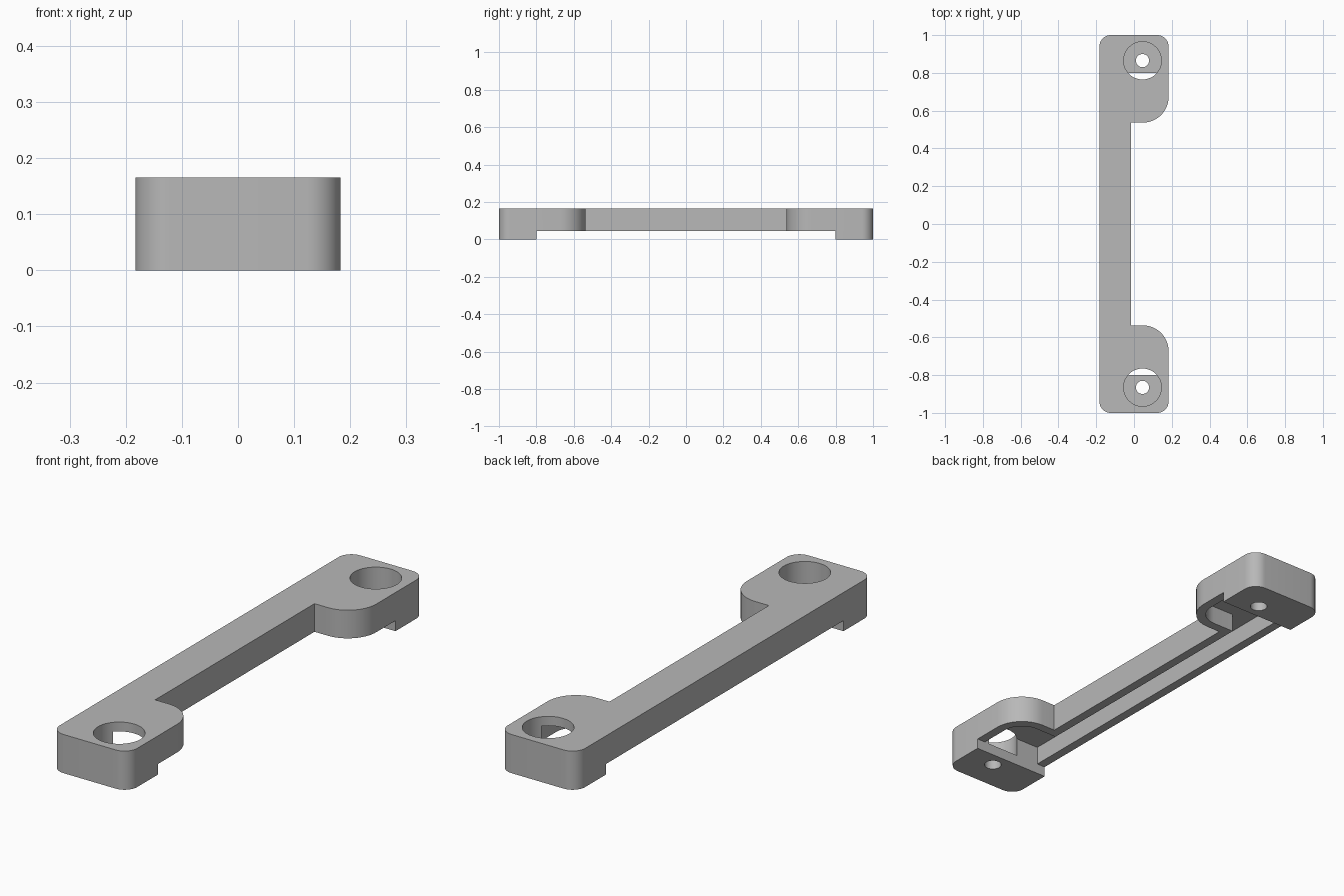
import bpy, bmesh, math
from mathutils import Vector

if "Cube" in bpy.data.objects:
    bpy.data.objects.remove(bpy.data.objects["Cube"], do_unlink=True)

HEIGHT, RIM, CEILING, BORE_FLOOR = 0.165, 0.045, 0.125, 0.045
FOOT_Y, HOLE_X, HOLE_Y, WALL = 0.8, 0.045, 0.865, 0.04

grey = bpy.data.materials.new("plain grey")
grey.use_nodes = True
grey.diffuse_color = (0.48, 0.48, 0.48, 1)
grey.node_tree.nodes["Principled BSDF"].inputs["Base Color"].default_value = grey.diffuse_color


def rounded(corners, steps=12):
    """Replace each (x, y, radius) right-angle corner by an arc."""
    out = []
    for i, (x, y, r) in enumerate(corners):
        p = Vector((x, y))
        if r == 0:
            out.append(p)
            continue
        a = (Vector(corners[i - 1][:2]) - p).normalized() * r
        b = (Vector(corners[(i + 1) % len(corners)][:2]) - p).normalized() * r
        for k in range(steps + 1):
            t = k / steps * math.pi / 2
            out.append(p + a * (1 - math.sin(t)) + b * (1 - math.cos(t)))
    return out


def prism(name, outline, z0, z1):
    bm = bmesh.new()
    face = bm.faces.new([bm.verts.new((p[0], p[1], z0)) for p in outline])
    top = bmesh.ops.extrude_face_region(bm, geom=[face])["geom"]
    bmesh.ops.translate(bm, vec=(0, 0, z1 - z0),
                        verts=[v for v in top if isinstance(v, bmesh.types.BMVert)])
    bmesh.ops.recalc_face_normals(bm, faces=bm.faces)
    mesh = bpy.data.meshes.new(name)
    bm.to_mesh(mesh)
    bm.free()
    mesh.materials.append(grey)
    ob = bpy.data.objects.new(name, mesh)
    bpy.context.collection.objects.link(ob)
    return ob


def circle(x, y, r, n=64):
    return [(x + r * math.cos(2 * math.pi * k / n), y + r * math.sin(2 * math.pi * k / n))
            for k in range(n)]


def bracket(end_y, inset, end_r, pad_r):
    """C-shaped outline: a straight bar with a wider pad at each end."""
    left, right, bar = -0.183 + inset, 0.183 - inset, -0.015 - inset
    pad_y = 0.537 + inset
    half = [(left, end_y, end_r), (right, end_y, end_r), (right, pad_y, pad_r), (bar, pad_y, 0)]
    return rounded(half + [(x, -y, r) for x, y, r in reversed(half)])


# Handle body with rounded pads
body = prism("handle_body", bracket(1.0, 0, 0.06, 0.135), 0, HEIGHT)

# Raised underside between the feet, hollow channel, and screw holes
cutters = [
    prism("underside_cutter", [(-1, -FOOT_Y), (1, -FOOT_Y), (1, FOOT_Y), (-1, FOOT_Y)], -0.1, RIM),
    prism("channel_cutter", bracket(FOOT_Y, WALL, 0, 0.135 - WALL), -0.05, CEILING),
]
for side in (-1, 1):
    cutters.append(prism("counterbore_cutter", circle(HOLE_X, side * HOLE_Y, 0.1), BORE_FLOOR, 0.3))
    cutters.append(prism("screw_hole_cutter", circle(HOLE_X, side * HOLE_Y, 0.035, 32), -0.2, 0.25))

bpy.context.view_layer.objects.active = body
for ob in bpy.context.selected_objects:
    ob.select_set(False)
body.select_set(True)
for cutter in cutters:
    mod = body.modifiers.new("cut", "BOOLEAN")
    mod.operation = "DIFFERENCE"
    mod.solver = "EXACT"
    mod.object = cutter
    bpy.ops.object.modifier_apply(modifier=mod.name)
    bpy.data.objects.remove(cutter, do_unlink=True)

bpy.ops.object.shade_smooth_by_angle(angle=math.radians(30))
